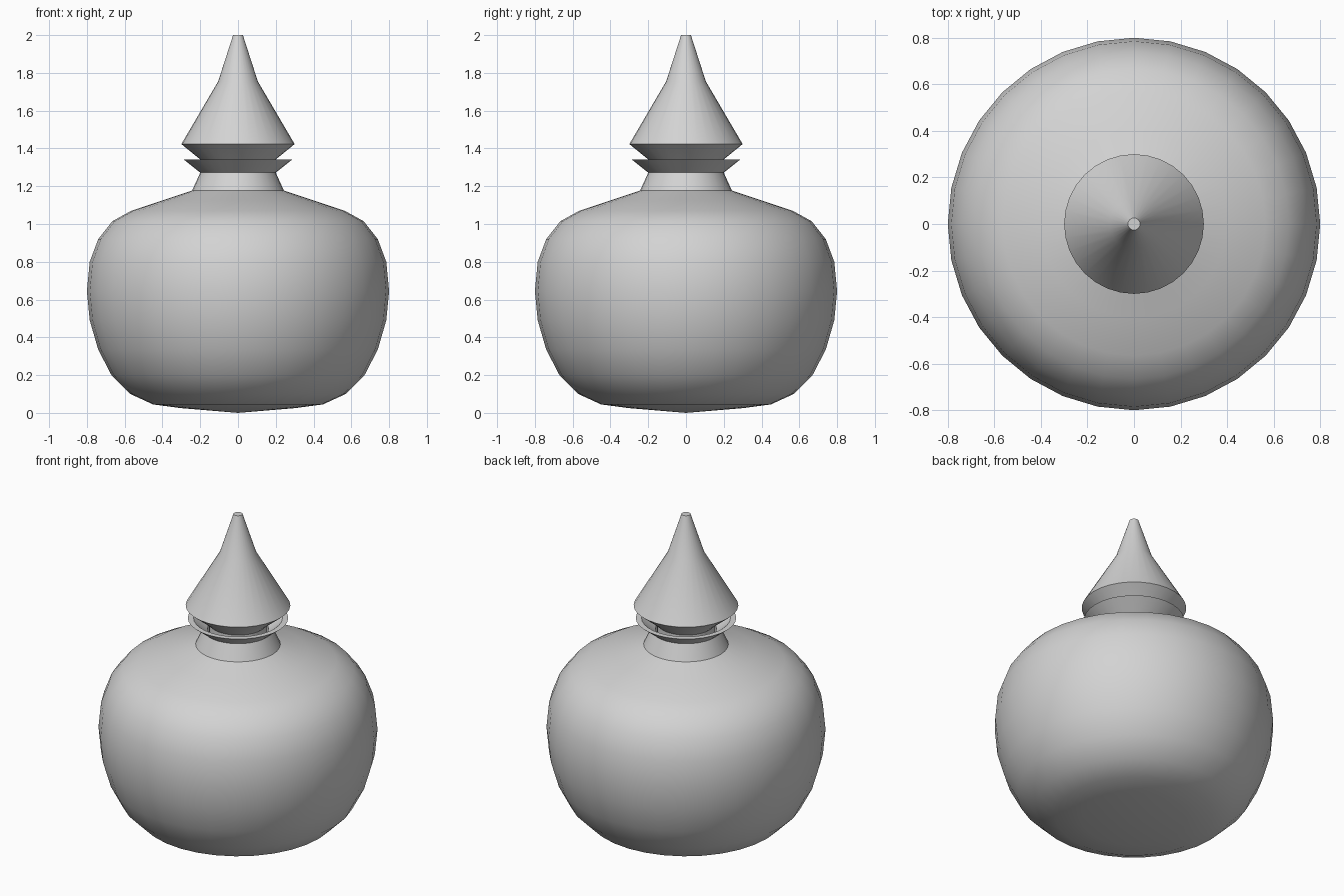
import bpy
import bmesh
import math

SIDES = 32

cube = bpy.data.objects.get("Cube")
if cube:
    bpy.data.objects.remove(cube, do_unlink=True)

# Single plain grey finish
grey = bpy.data.materials.new("plain grey")
grey.use_nodes = True
colour = (0.65, 0.65, 0.65, 1)
grey.diffuse_color = colour
grey.node_tree.nodes["Principled BSDF"].inputs["Base Color"].default_value = colour


def lathe(name, profile):
    """Turn a (radius, height) profile around the vertical axis."""
    bm = bmesh.new()
    verts = [bm.verts.new((r, 0, z)) for r, z in profile]
    edges = [bm.edges.new(pair) for pair in zip(verts, verts[1:])]
    bmesh.ops.spin(bm, geom=verts + edges, cent=(0, 0, 0), axis=(0, 0, 1),
                   angle=math.tau, steps=SIDES, use_duplicate=False)
    bmesh.ops.remove_doubles(bm, verts=bm.verts, dist=0.0005)
    bmesh.ops.recalc_face_normals(bm, faces=bm.faces)
    mesh = bpy.data.meshes.new(name)
    bm.to_mesh(mesh)
    bm.free()
    mesh.materials.append(grey)
    obj = bpy.data.objects.new(name, mesh)
    bpy.context.collection.objects.link(obj)
    bpy.ops.object.select_all(action="DESELECT")
    obj.select_set(True)
    bpy.context.view_layer.objects.active = obj
    bpy.ops.object.shade_smooth_by_angle(angle=math.radians(32))
    return obj


# Rounded belly, neck and flared lip, with a shallow mouth inside
belly = [(0, 0), (0.3, 0.025), (0.45, 0.045), (0.57, 0.1), (0.67, 0.2),
         (0.74, 0.335), (0.785, 0.49), (0.8, 0.645), (0.785, 0.8),
         (0.74, 0.92), (0.665, 1.015), (0.565, 1.07), (0.4, 1.125),
         (0.243, 1.177)]
neck = [(0.2, 1.272), (0.288, 1.342)]
mouth = [(0.255, 1.342), (0.175, 1.275), (0.175, 1.2), (0, 1.2)]
lathe("bottle", belly + neck + mouth)

# Pointed stopper with an undercut rim and a plug resting in the mouth
lathe("stopper", [(0, 1.21), (0.165, 1.21), (0.165, 1.31), (0.2, 1.342),
                  (0.3, 1.423), (0.105, 1.755), (0.026, 2), (0, 2)])
